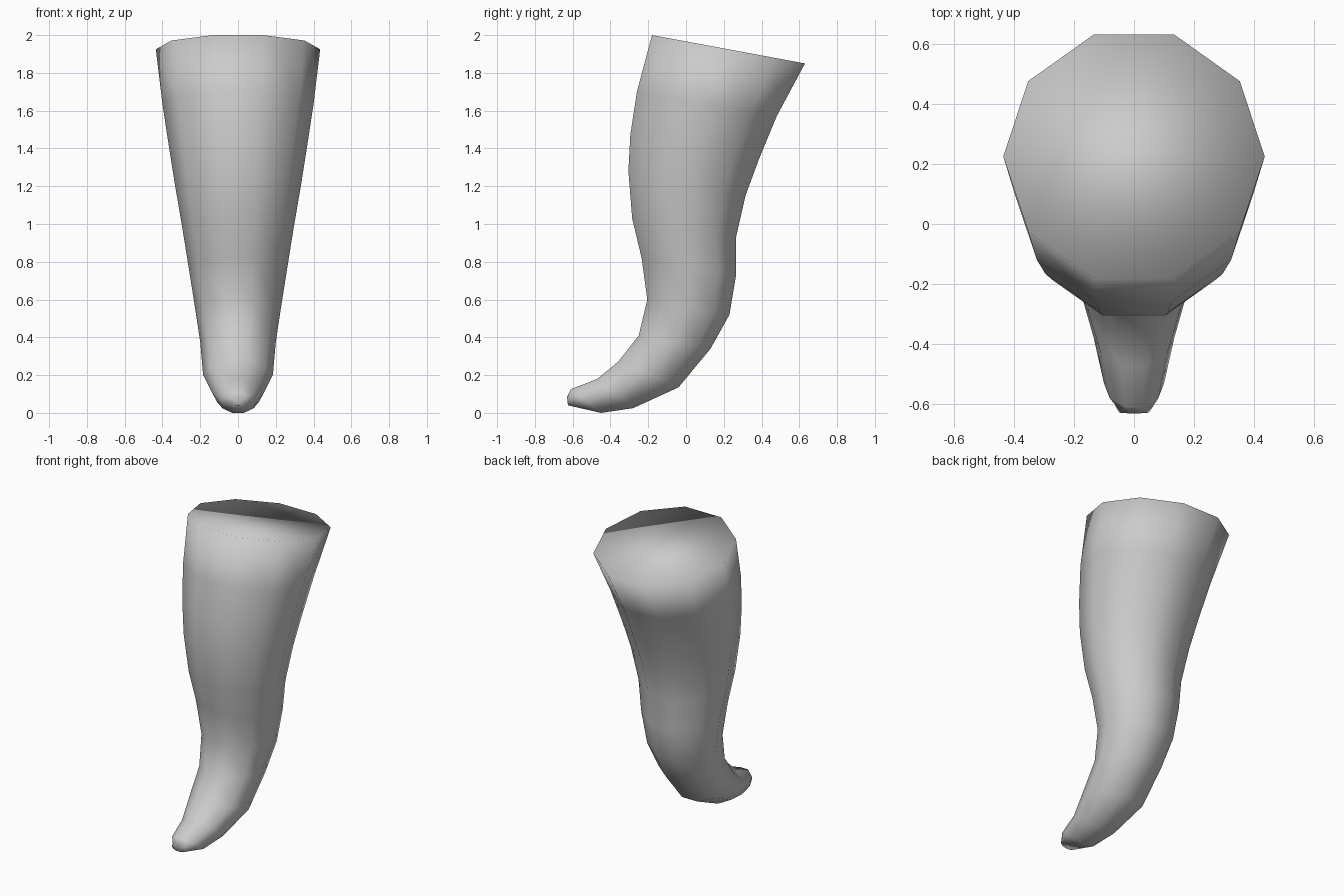
import bpy, bmesh, math
from mathutils import Vector

if "Cube" in bpy.data.objects:
    bpy.data.objects.remove(bpy.data.objects["Cube"])

# Each section: front edge (y, z), back edge (y, z), half width
SECTIONS = [
    (-0.18, 2.00, 0.63, 1.85, 0.435),
    (-0.26, 1.70, 0.48, 1.57, 0.40),
    (-0.295, 1.47, 0.385, 1.34, 0.365),
    (-0.305, 1.28, 0.315, 1.15, 0.335),
    (-0.285, 1.03, 0.265, 0.93, 0.295),
    (-0.235, 0.82, 0.265, 0.73, 0.262),
    (-0.205, 0.60, 0.23, 0.52, 0.228),
    (-0.25, 0.41, 0.13, 0.34, 0.20),
    (-0.36, 0.27, -0.04, 0.135, 0.185),
    (-0.47, 0.18, -0.28, 0.025, 0.135),
    (-0.61, 0.125, -0.45, 0.00, 0.10),
    (-0.63, 0.085, -0.625, 0.04, 0.05),
]
SIDES = 10


def add_ring(bm, fy, fz, by, bz, half_width):
    front, back = Vector((0, fy, fz)), Vector((0, by, bz))
    centre, half = (front + back) / 2, (back - front) / 2
    ring = []
    for i in range(SIDES):
        a = 2 * math.pi * i / SIDES
        # scaled so that the flat front and back sides meet the edges
        depth = math.sin(a) / math.cos(math.pi / SIDES)
        ring.append(bm.verts.new(centre + half * depth
                                 + Vector((half_width * math.cos(a), 0, 0))))
    return ring


# Curved tapering horn, lofted through the sections
bm = bmesh.new()
rings = [add_ring(bm, *s) for s in SECTIONS]
for upper, lower in zip(rings, rings[1:]):
    for i in range(SIDES):
        j = (i + 1) % SIDES
        bm.faces.new((upper[i], lower[i], lower[j], upper[j]))

# Slanted flat top and the slightly dented tip
bm.faces.new(rings[0])
tip = bm.verts.new((0, -0.615, 0.063))
for i in range(SIDES):
    bm.faces.new((rings[-1][i], rings[-1][(i + 1) % SIDES], tip))

bmesh.ops.recalc_face_normals(bm, faces=bm.faces)
for face in bm.faces:
    face.smooth = True

mesh = bpy.data.meshes.new("curved_horn")
bm.to_mesh(mesh)
bm.free()
bpy.context.collection.objects.link(bpy.data.objects.new("curved_horn", mesh))
